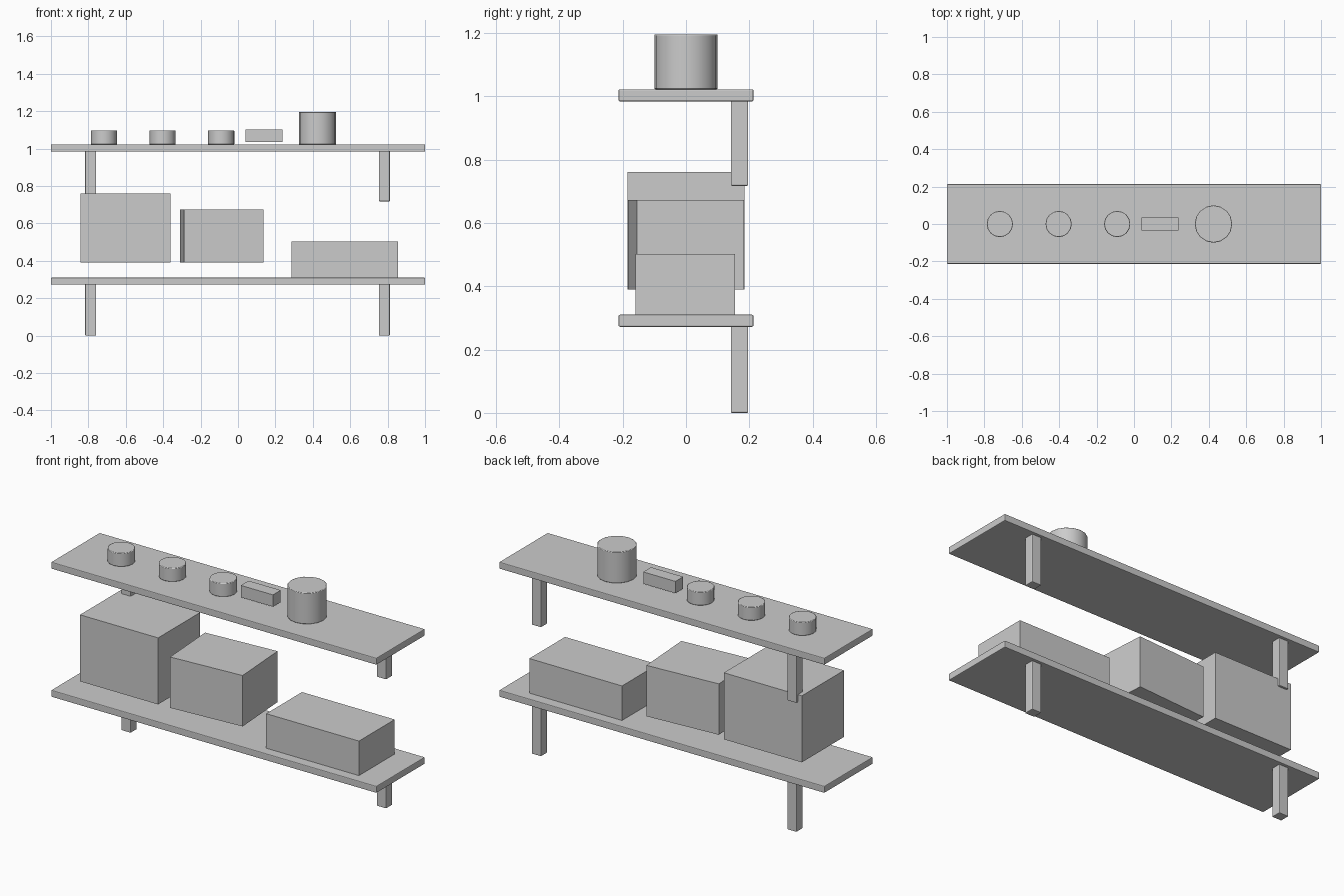
import bpy
import math

cube = bpy.data.objects.get("Cube")
if cube:
    bpy.data.objects.remove(cube, do_unlink=True)

grey = bpy.data.materials.new("light grey")
grey.use_nodes = True
colour = (0.6, 0.6, 0.6, 1)
grey.diffuse_color = colour
grey.node_tree.nodes["Principled BSDF"].inputs["Base Color"].default_value = colour


def finish(name, bevel):
    obj = bpy.context.object
    obj.name = name
    obj.data.materials.append(grey)
    bpy.ops.object.transform_apply(location=False, rotation=False, scale=True)
    if bevel:
        mod = obj.modifiers.new("soft edges", "BEVEL")
        mod.width = bevel
        mod.segments = 2
        mod.limit_method = "ANGLE"
    return obj


def box(name, x, y, z, size, turn=0, bevel=0.0):
    """Box centred on x and y, standing on height z."""
    bpy.ops.mesh.primitive_cube_add(size=1, location=(x, y, z + size[2] / 2))
    bpy.context.object.scale = size
    obj = finish(name, bevel)
    obj.rotation_euler.z = math.radians(turn)


def drum(name, x, z, radius, height, sides):
    bpy.ops.mesh.primitive_cylinder_add(
        vertices=sides, radius=radius, depth=height, location=(x, 0, z + height / 2))
    finish(name, 0.003)
    bpy.ops.object.shade_smooth_by_angle(angle=math.radians(35))


# Two boards, each on a pair of rear posts
for level, board_z, post_z in (("lower", 0.272, 0.0), ("upper", 0.984, 0.717)):
    box(level + "_shelf", 0, 0, board_z, (2, 0.426, 0.038), bevel=0.004)
    for side, x in (("right", -0.788), ("left", 0.783)):
        box(f"{level}_{side}_post", x, 0.169, post_z,
            (0.058, 0.055, board_z - post_z + 0.005), bevel=0.004)

# Boxes on the lower shelf
box("large_box", -0.602, 0, 0.39, (0.48, 0.37, 0.37))
box("medium_box", -0.087, 0, 0.39, (0.427, 0.34, 0.283), turn=3.8)
box("low_box", 0.57, -0.002, 0.308, (0.57, 0.314, 0.194))

# Small items on the upper shelf
for i, x in enumerate((-0.717, -0.403, -0.09)):
    drum(f"small_tin_{i + 1}", x, 1.022, 0.07, 0.075, 16)
box("small_block", 0.14, 0, 1.036, (0.198, 0.068, 0.066))
drum("large_tin", 0.425, 1.022, 0.1, 0.173, 16)
